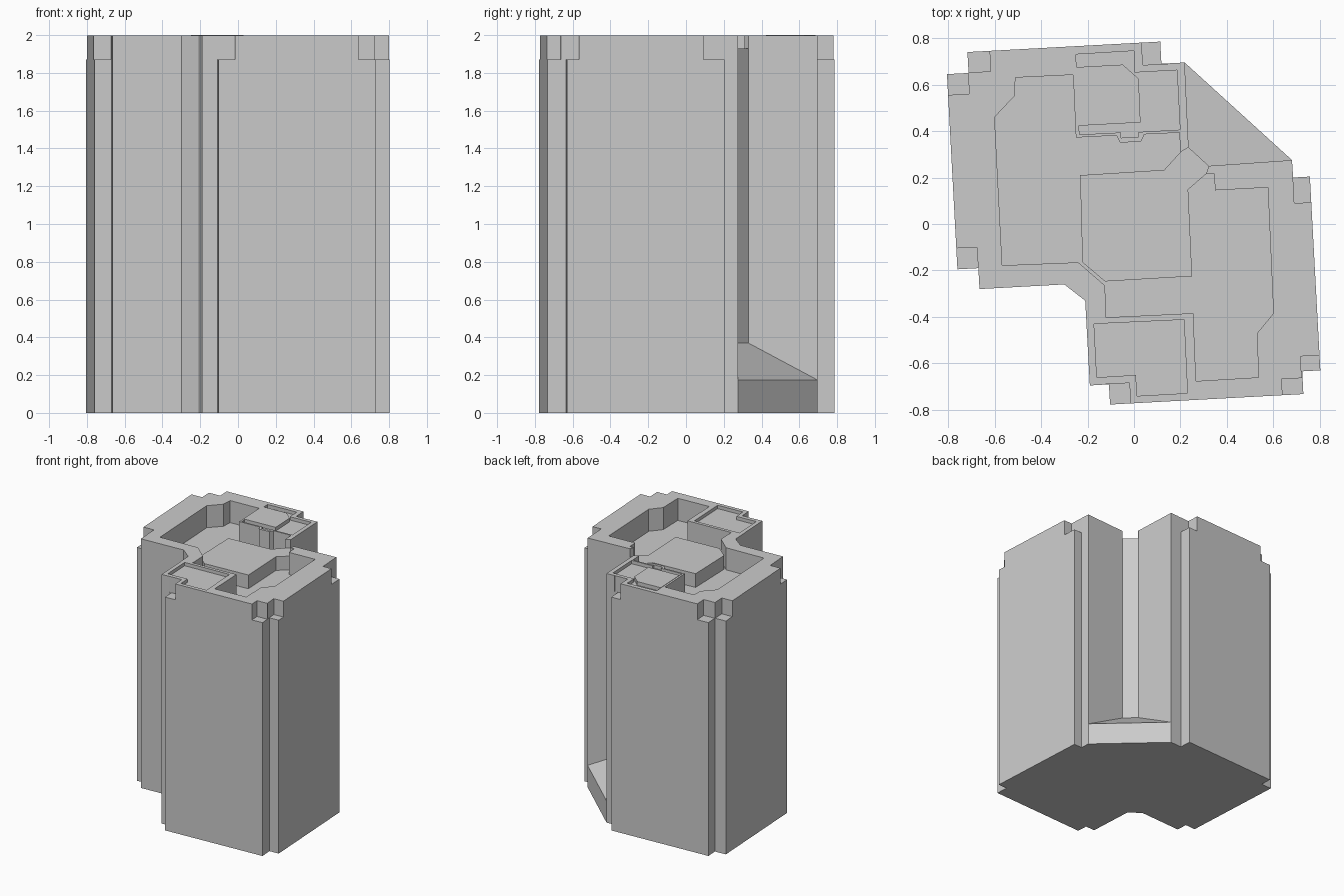
import bpy
import bmesh

cube = bpy.data.objects.get("Cube")
if cube:
    bpy.data.objects.remove(cube, do_unlink=True)

grey = bpy.data.materials.new("concrete_grey")
grey.use_nodes = True
COLOUR = (0.6, 0.6, 0.6, 1)
grey.diffuse_color = COLOUR
grey.node_tree.nodes["Principled BSDF"].inputs["Base Color"].default_value = COLOUR


def prism(name, outline, low, high):
    """Upright prism; high is one height or one per corner."""
    tops = high if isinstance(high, list) else [high] * len(outline)
    bm = bmesh.new()
    a = [bm.verts.new((x, y, low)) for x, y in outline]
    b = [bm.verts.new((x, y, z)) for (x, y), z in zip(outline, tops)]
    bm.faces.new(a)
    bm.faces.new(b)
    for i in range(len(a)):
        j = (i + 1) % len(a)
        bm.faces.new((a[i], a[j], b[j], b[i]))
    bmesh.ops.recalc_face_normals(bm, faces=bm.faces)
    mesh = bpy.data.meshes.new(name)
    bm.to_mesh(mesh)
    bm.free()
    mesh.materials.append(grey)
    obj = bpy.data.objects.new(name, mesh)
    bpy.context.collection.objects.link(obj)
    return obj


def cut(body, outline, floor):
    """Remove everything above floor inside the outline."""
    cutter = prism("cutter", outline, floor, 2.2)
    cutter.hide_render = True
    mod = body.modifiers.new("cut", 'BOOLEAN')
    mod.operation = 'DIFFERENCE'
    mod.solver = 'EXACT'
    mod.object = cutter
    bpy.context.view_layer.objects.active = body
    bpy.ops.object.modifier_apply(modifier=mod.name)
    bpy.data.objects.remove(cutter, do_unlink=True)


ROOF, LEDGE, COURT, ROOM, BLOCK = 1.997, 1.87, 1.82, 1.97, 1.93

# Tower shaft with stepped corners and two chamfered re-entrant corners
tower = prism("tower", [
    (-.717, .74), (.113, .785), (.118, .69), (.218, .695), (.235, .33),
    (.322, .25), (.68, .275), (.685, .2), (.757, .204), (.802, -.63),
    (.724, -.634), (.729, -.732), (-.103, -.777), (-.108, -.69),
    (-.19, -.695), (-.21, -.33), (-.3, -.26), (-.665, -.28),
    (-.67, -.19), (-.76, -.195), (-.805, .645), (-.712, .65)], 0, ROOF)

# Small ledges below the parapet at the corners: centre, half-size
for x, y, w, h in [(-.77, .61, .058, .053), (-.68, .71, .06, .056),
                   (.09, .742, .055, .055), (.735, .152, .048, .06),
                   (.772, -.612, .053, .045), (.688, -.71, .05, .045),
                   (-.069, -.737, .052, .05), (-.73, -.155, .057, .052)]:
    cut(tower, [(x + i * w - j * h * .05, y + j * h + i * w * .05)
                for i, j in ((-1, -1), (1, -1), (1, 1), (-1, 1))], LEDGE)

# Deep roof court
cut(tower, [
    (-.6, .46), (-.515, .55), (-.51, .63), (-.262, .642), (-.25, .372),
    (-.075, .381), (-.06, .35), (.03, .355), (.045, .386), (.195, .393),
    (.2, .31), (.31, .215), (.345, .217), (.349, .145), (.576, .157),
    (.6, -.385), (.53, -.47), (.535, -.66), (.267, -.676), (.255, -.384),
    (-.12, -.402), (-.125, -.265), (-.24, -.165), (-.567, -.178)], COURT)

# Opening in the parapet at the rear chamfer
cut(tower, [(.2, .31), (.255, .341), (.333, .28), (.31, .215)], BLOCK)

# Shallow rooms behind thin parapets
cut(tower, [(-.25, .73), (0, .745), (.003, .652), (.185, .662), (.198, .406),
            (.02, .396), (.02, .375), (-.055, .371), (-.055, .394),
            (-.235, .385)], ROOM)
cut(tower, [(-.172, -.43), (.215, -.412), (.23, -.728), (.013, -.74),
            (.008, -.65), (-.16, -.66)], ROOM)

# Roof blocks
prism("central_roof_block", [
    (-.232, .21), (.13, .233), (.2, .31), (.31, .215), (.233, .148),
    (.25, -.225), (-.125, -.247), (-.222, -.165)], COURT, BLOCK)
prism("rear_roof_hatch", [
    (-.248, .675), (-.048, .686), (.02, .625), (.028, .437), (-.237, .423)],
    ROOM, 2)

# Sloped plinth in the rear notch
prism("sloped_plinth", [(.218, .695), (.68, .275), (.322, .25), (.235, .33)],
      0, [.175, .175, .37, .37])
